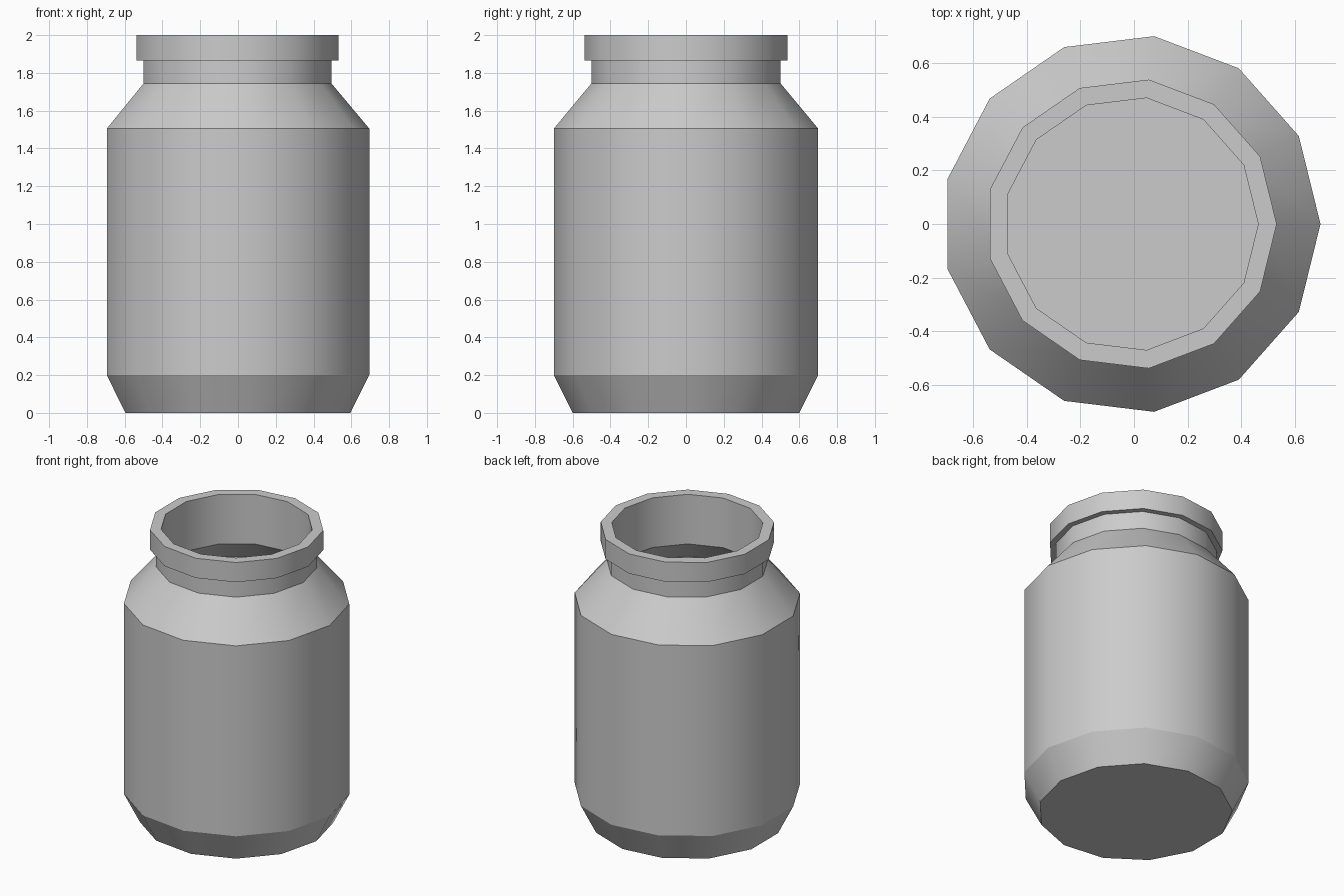
import bpy, bmesh, math

if "Cube" in bpy.data.objects:
    bpy.data.objects.remove(bpy.data.objects["Cube"])

SIDES = 13
X_SHIFT = -0.01   # centres the odd-sided outline on x = 0

# closed wall profile (radius, z): outside from base to rim, then down the inside
PROFILE = [
    (0.604, 0.0), (0.705, 0.2), (0.705, 1.505), (0.504, 1.745),
    (0.504, 1.865), (0.542, 1.865), (0.542, 2.0),
    (0.473, 2.0), (0.473, 1.66), (0.635, 1.5), (0.635, 0.22), (0.54, 0.07),
]


def lathe(name, profile):
    bm = bmesh.new()
    rings = []
    for r, z in profile:
        rings.append([bm.verts.new((X_SHIFT + r * math.cos(2 * math.pi * i / SIDES),
                                    r * math.sin(2 * math.pi * i / SIDES), z))
                      for i in range(SIDES)])
    # walls, smooth around the jar
    for a, b in zip(rings, rings[1:]):
        for i in range(SIDES):
            j = (i + 1) % SIDES
            bm.faces.new((a[i], a[j], b[j], b[i])).smooth = True
    # underside and inner floor
    bm.faces.new(rings[0][::-1])
    bm.faces.new(rings[-1])
    # crisp horizontal creases
    for e in bm.edges:
        if abs(e.verts[0].co.z - e.verts[1].co.z) < 1e-5:
            e.smooth = False
    bmesh.ops.recalc_face_normals(bm, faces=bm.faces[:])
    mesh = bpy.data.meshes.new(name)
    bm.to_mesh(mesh)
    bm.free()
    obj = bpy.data.objects.new(name, mesh)
    bpy.context.collection.objects.link(obj)
    return obj


# open jar with lipped neck
lathe("jar", PROFILE)
